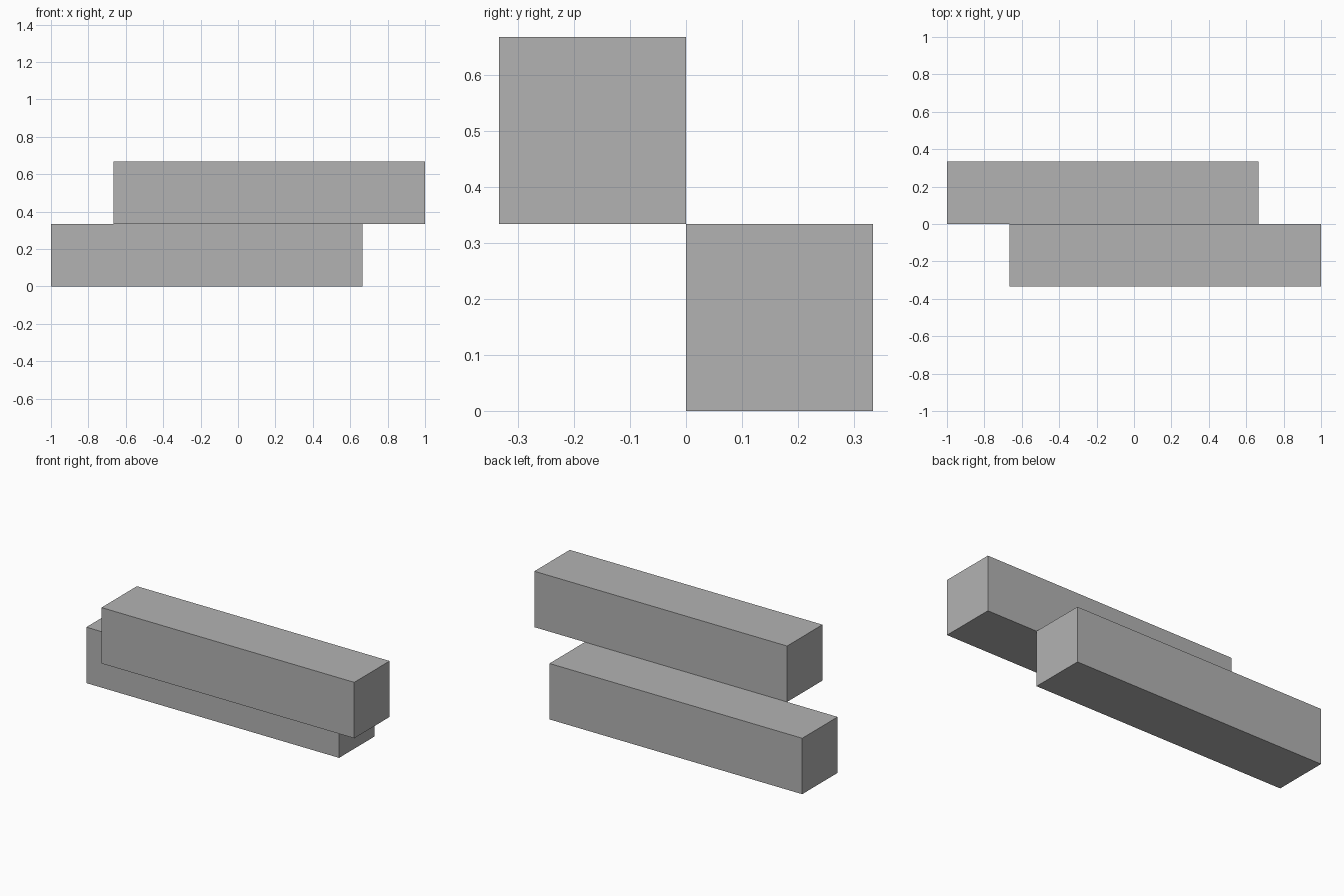
import bpy
from mathutils import Vector

cube = bpy.data.objects.get("Cube")
if cube:
    bpy.data.objects.remove(cube, do_unlink=True)

# Plain grey material
grey = bpy.data.materials.new("plain_grey")
grey.use_nodes = True
colour = (0.45, 0.45, 0.45, 1)
grey.diffuse_color = colour
grey.node_tree.nodes["Principled BSDF"].inputs["Base Color"].default_value = colour

SIDE = 1 / 3            # square section of each beam
LENGTH = 5 * SIDE


def add_beam(name, centre):
    bpy.ops.mesh.primitive_cube_add(size=1, location=centre)
    beam = bpy.context.object
    beam.name = name
    beam.scale = Vector((LENGTH, SIDE, SIDE))
    bpy.ops.object.transform_apply(location=False, rotation=False, scale=True)
    beam.data.materials.append(grey)


# Two beams meeting along one edge, offset lengthwise
add_beam("lower_back_beam", (-SIDE / 2, SIDE / 2, SIDE / 2))
add_beam("upper_front_beam", (SIDE / 2, -SIDE / 2, SIDE * 1.5))
